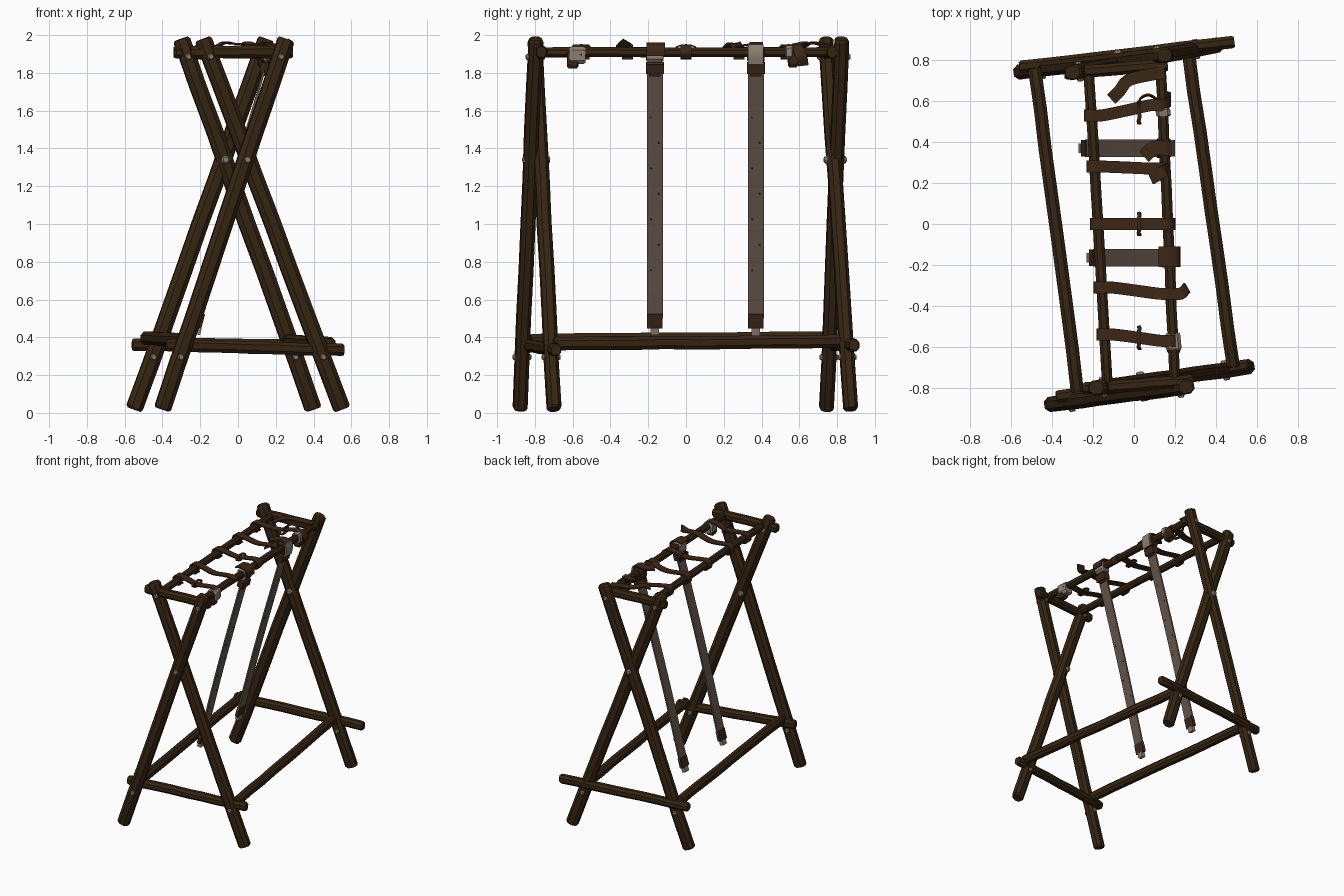
import bpy, bmesh, math, random
from mathutils import Vector as V, Matrix

if "Cube" in bpy.data.objects:
    bpy.data.objects.remove(bpy.data.objects["Cube"])

random.seed(4)


def material(name, col):
    m = bpy.data.materials.new(name)
    m.diffuse_color = (*col, 1)
    m.use_nodes = True
    m.node_tree.nodes["Principled BSDF"].inputs["Base Color"].default_value = m.diffuse_color
    return m


WOOD = material("dark_wood", (0.038, 0.019, 0.006))
LEATHER = material("brown_leather", (0.046, 0.020, 0.008))
STRAP = material("grey_strap", (0.135, 0.098, 0.072))
PALE = material("pale_binding", (0.27, 0.22, 0.18))


def finish(name, bm, mat, angle=35):
    bmesh.ops.recalc_face_normals(bm, faces=bm.faces)
    me = bpy.data.meshes.new(name)
    bm.to_mesh(me)
    bm.free()
    me.polygons.foreach_set("use_smooth", [True] * len(me.polygons))
    me.set_sharp_from_angle(angle=math.radians(angle))
    me.materials.append(mat)
    ob = bpy.data.objects.new(name, me)
    bpy.context.collection.objects.link(ob)
    return ob


def skin(bm, rings):
    """Bridge a list of equal vertex rings and cap both ends."""
    n = len(rings[0])
    for a, b in zip(rings, rings[1:]):
        for i in range(n):
            bm.faces.new((a[i], a[(i + 1) % n], b[(i + 1) % n], b[i]))
    bm.faces.new(rings[0])
    bm.faces.new(rings[-1])


def beam(name, a, b, w, h, depth, mat=WOOD, wobble=0.002, cham=0.27):
    """Chamfered timber from a to b; h is measured along depth, w across it."""
    a, b, depth = V(a), V(b), V(depth)
    t = (b - a).normalized()
    n = (depth - t * depth.dot(t)).normalized()
    u = t.cross(n)
    c = 1 - 2 * cham
    prof = [(1, -c), (1, c), (c, 1), (-c, 1), (-1, c), (-1, -c), (-c, -1), (c, -1)]
    length = (b - a).length
    e = min(0.012, length * 0.15)
    mids = [i * length / 8 for i in range(1, 8)] if length > 0.3 else []
    stations = [(0, 0.82), (e, 1)] + [(d, 1) for d in mids] + [(length - e, 1), (length, 0.82)]
    bm = bmesh.new()
    rings = []
    for d, s in stations:
        off = u * random.uniform(-wobble, wobble) + n * random.uniform(-wobble, wobble)
        rings.append([bm.verts.new(a + t * d + off + u * (x * s * w / 2) + n * (y * s * h / 2))
                      for x, y in prof])
    skin(bm, rings)
    return finish(name, bm, mat, 30)


def ribbon(name, pts, width, thick, mat, side=(0, 1, 0), steps=4):
    """Smooth flat strap following a path; may be given a per-point width."""
    p = [V(q) for q in pts]
    p = [2 * p[0] - p[1]] + p + [2 * p[-1] - p[-2]]
    path = []
    for i in range(1, len(p) - 2):
        for k in range(steps):
            t = k / steps
            path.append(0.5 * (2 * p[i] + (p[i + 1] - p[i - 1]) * t
                        + (2 * p[i - 1] - 5 * p[i] + 4 * p[i + 1] - p[i + 2]) * t * t
                        + (3 * p[i] - p[i - 1] - 3 * p[i + 1] + p[i + 2]) * t ** 3))
    path.append(p[-2])
    bm = bmesh.new()
    rings = []
    for i, q in enumerate(path):
        t = (path[min(i + 1, len(path) - 1)] - path[max(i - 1, 0)]).normalized()
        s = V(side) - t * t.dot(V(side))
        s.normalize()
        n = t.cross(s)
        rings.append([bm.verts.new(q + s * (x * width / 2) + n * (y * thick / 2))
                      for x, y in ((-1, -1), (1, -1), (1, 1), (-1, 1))])
    skin(bm, rings)
    return finish(name, bm, mat, 40)


def bolt(name, centre, axis, reach, r=0.02):
    """Two domed heads on opposite sides of a timber."""
    axis = V(axis).normalized()
    bm = bmesh.new()
    for s in (1, -1):
        rot = (axis * s).to_track_quat('Z', 'Y').to_matrix().to_4x4()
        bmesh.ops.create_cone(bm, cap_ends=True, segments=8, radius1=r, radius2=r * 0.6, depth=0.016,
                              matrix=Matrix.Translation(V(centre) + axis * s * reach) @ rot)
    finish(name, bm, PALE)


# Crossed end frames
FN, BN = V((0.17, -1, 0)), V((-0.14, 1, 0))
legs = {
    "front_leg_left": ((-0.40, -0.88, 0.018), (0.255, -0.795, 1.98), FN),
    "front_leg_right": ((0.55, -0.70, 0.018), (-0.185, -0.80, 1.98), FN),
    "back_leg_left": ((-0.55, 0.745, 0.018), (0.15, 0.825, 1.98), BN),
    "back_leg_right": ((0.40, 0.872, 0.018), (-0.30, 0.738, 1.98), BN),
}
for name, (a, b, n) in legs.items():
    beam(name, a, b, 0.088, 0.074, n)
    for z in (0.295, 1.885):
        bolt(name + "_bolt", V(a).lerp(V(b), (z - 0.018) / 1.962), n, 0.041)
bolt("front_cross_bolt", (0.04, -0.793, 1.34), FN, 0.065, 0.024)
bolt("back_cross_bolt", (-0.072, 0.79, 1.34), BN, 0.052, 0.024)

# Lower rectangle of rails
beam("lower_front_bar", (-0.38, -0.845, 0.358), (0.56, -0.69, 0.333), 0.066, 0.06, FN)
beam("lower_back_bar", (-0.56, 0.765, 0.362), (0.49, 0.89, 0.36), 0.066, 0.06, BN)
beam("lower_left_rail", (-0.275, -0.82, 0.385), (-0.485, 0.76, 0.395), 0.064, 0.07, (0, 0, 1))
beam("lower_right_rail", (0.485, -0.70, 0.365), (0.265, 0.84, 0.38), 0.064, 0.07, (0, 0, 1))


# Upper ladder frame
def left_x(y):
    return -0.177 - 0.058 * y


def right_x(y):
    return 0.165 - 0.045 * y


RZ = 1.91
for name, fx in (("upper_left_rail", left_x), ("upper_right_rail", right_x)):
    beam(name, (fx(-0.80), -0.80, RZ), (fx(0.77), 0.77, RZ), 0.052, 0.052, (0, 0, 1))
beam("upper_front_bar", (-0.25, -0.805, RZ), (0.29, -0.765, RZ), 0.066, 0.06, FN)
beam("upper_back_bar", (-0.34, 0.735, RZ), (0.165, 0.775, RZ), 0.066, 0.06, BN)

# Leather straps laid across the upper rails, with loose tails
R = 0.033
tails = [
    (0.53, -0.02, [(0.035, 0.03, -0.02), (0.01, 0.04, -0.07)]),
    (0.28, -0.01, [(-0.02, -0.02, 0.045), (-0.07, -0.05, 0.02)]),
    (0.0, 0.0, [(0.032, 0, 0.0), (0.01, 0, -0.034)]),
    (-0.31, -0.03, [(0.05, 0.0, 0.03), (0.08, 0.03, 0.055)]),
    (-0.54, -0.03, [(0.034, -0.01, -0.01), (0.015, -0.01, -0.05)]),
]
for y, slant, tail in tails:
    y2 = y + (0.05 if y > 0.5 else slant)
    l, r = left_x(y), right_x(y)
    pts = [(l + 0.02, y, RZ - R), (l - 0.02, y, RZ - R), (l - R, y, RZ), (l - 0.015, y, RZ + R),
           (l + 0.05, y, RZ + 0.028), ((l + r) / 2, (y + y2) / 2, RZ + 0.012),
           (r - 0.06, y2, RZ + 0.03), (r, y2, RZ + R)]
    pts += [(r + dx, y2 + dy, RZ + dz) for dx, dy, dz in tail]
    ribbon("cross_strap", pts, 0.058, 0.009, LEATHER)

# Thin knots tied around three of the cross straps
for y in (0.545, 0.0, -0.555):
    ring = [(0.025 + 0.004 * math.sin(3 * k), y + 0.055 * math.cos(k * math.pi / 5),
             RZ + 0.018 + 0.02 * math.sin(k * math.pi / 5)) for k in range(11)]
    ribbon("strap_knot", ring, 0.018, 0.008, LEATHER, (1, 0, 0), 2)
ribbon("knot_tail", [(0.025, 0.56, 1.945), (0.03, 0.61, 1.955), (0.07, 0.63, 1.955), (0.11, 0.61, 1.94)],
       0.018, 0.008, LEATHER, (0, 0.5, 1))

# Loose curled tail near the back end
ribbon("curled_tail", [(0.15, 0.74, 1.945), (0.06, 0.725, 1.95), (-0.03, 0.70, 1.955),
                       (-0.07, 0.65, 1.96), (-0.11, 0.61, 1.94)], 0.06, 0.009, LEATHER, (-0.5, 1, 0))


def wrap(name, y, length, size, mat, drop=0.0):
    x = right_x(y)
    s = 0.045 * length / 2
    beam(name, (x + s, y - length / 2, RZ - drop), (x - s, y + length / 2, RZ - drop),
         size, size + drop, (0, 0, 1), mat, 0.003, 0.2)


# Bindings on the right upper rail
wrap("pale_front_binding", -0.575, 0.085, 0.078, PALE, 0.015)
wrap("brown_front_binding", -0.60, 0.06, 0.066, LEATHER, 0.035)
wrap("brown_back_binding", 0.565, 0.05, 0.068, LEATHER, 0.03)
wrap("pale_back_binding", 0.545, 0.04, 0.072, PALE)

# Two long hanging straps sloping from the right upper rail down to the left
for y, xb in ((-0.165, -0.215), (0.37, -0.255)):
    top = V((right_x(y) + 0.005, y, 1.86))
    low = V((xb, y, 0.42))
    d = low - top

    def at(z):
        return top + d * ((top.z - z) / (top.z - low.z))

    mid = at(1.1) + V((-0.008, 0, 0))
    ribbon("hanging_strap", [at(1.85), mid, at(0.5)], 0.085, 0.012, STRAP, steps=8)
    ribbon("strap_end_sleeve", [at(0.525), at(0.45)], 0.082, 0.026, LEATHER, steps=1)
    ribbon("strap_end_tip", [at(0.452), at(0.415)], 0.046, 0.03, PALE, steps=1)
    ribbon("strap_collar", [at(1.85), at(1.80)], 0.096, 0.05, LEATHER, steps=2)
    ribbon("strap_collar_lower", [at(1.805), at(1.785)], 0.06, 0.032, LEATHER, steps=1)
    wrap("strap_binding", y, 0.09, 0.076, PALE if y < 0 else LEATHER, 0.012)
    # small rivets down the strap
    bm = bmesh.new()
    for k in range(9):
        bmesh.ops.create_icosphere(bm, subdivisions=1, radius=0.005, matrix=Matrix.Translation(
            at(0.62 + k * 0.135) + V((0, 0.02 * (-1) ** k, 0))))
    finish("strap_rivets", bm, LEATHER)

# Pale outer face and loose tail of the rear hanging strap's binding
x = right_x(0.37)
ribbon("pale_outer_band", [(x + 0.036, 0.37, 1.95), (x + 0.045, 0.37, 1.90), (x + 0.034, 0.37, 1.845)],
       0.082, 0.012, PALE)
ribbon("brown_top_band", [(x + 0.04, 0.37, 1.945), (x, 0.37, 1.958), (x - 0.05, 0.37, 1.95),
                          (x - 0.10, 0.33, 1.945)], 0.07, 0.01, LEATHER)
ribbon("brown_inner_band", [(0.12, -0.16, 1.95), (0.165, -0.16, 1.957), (0.215, -0.16, 1.94),
                            (0.222, -0.16, 1.89)], 0.098, 0.008, LEATHER)
